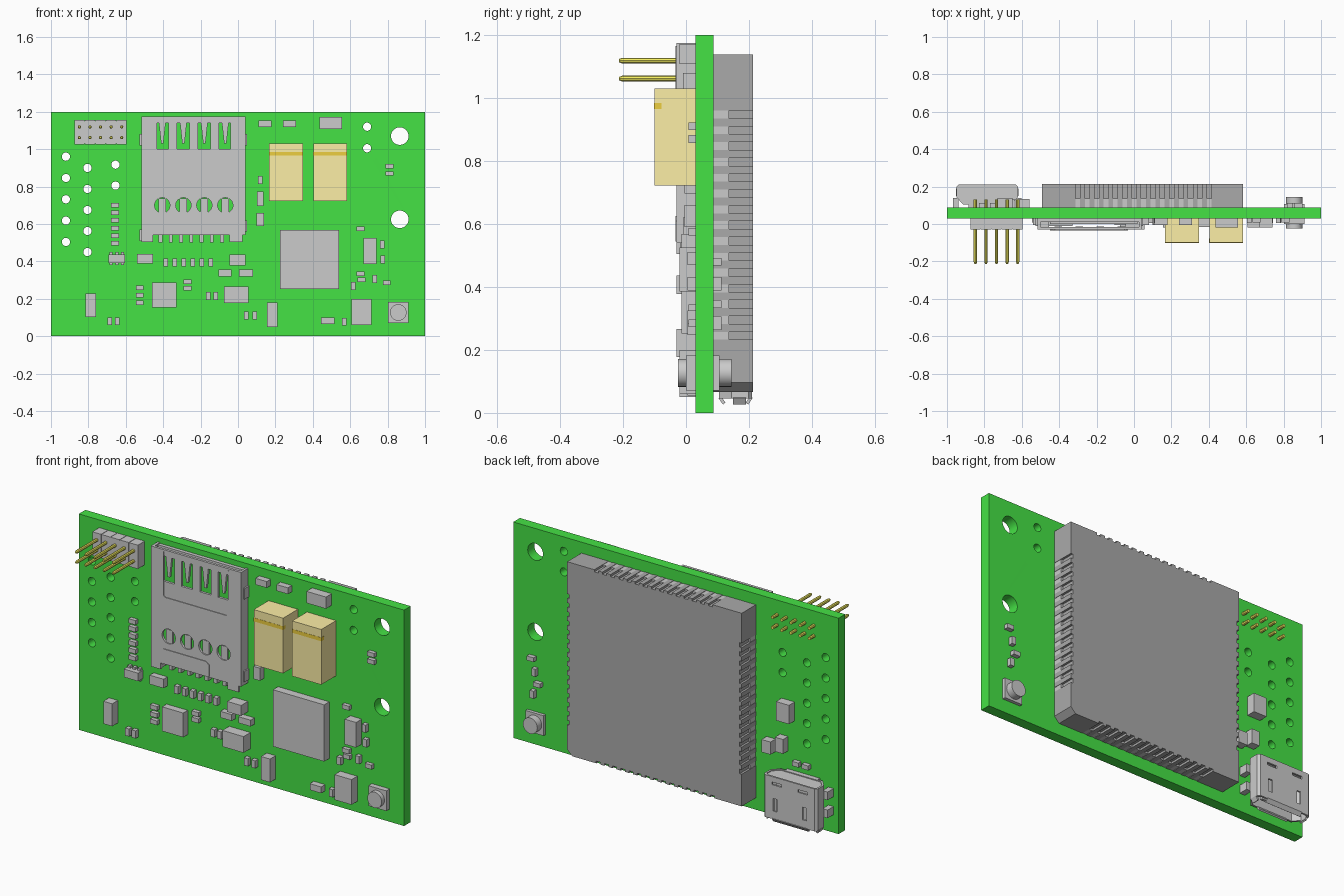
import bpy, bmesh
from math import cos, sin, pi, radians
from mathutils import Matrix, Vector

if "Cube" in bpy.data.objects:
    bpy.data.objects.remove(bpy.data.objects["Cube"])

FRONT, BACK = 0.03, 0.088          # y of the two board faces


def material(name, r, g, b):
    m = bpy.data.materials.new(name)
    m.diffuse_color = (r, g, b, 1)
    m.use_nodes = True
    m.node_tree.nodes["Principled BSDF"].inputs["Base Color"].default_value = m.diffuse_color
    return m


green = material("board_green", 0.06, 0.76, 0.06)
yellow = material("capacitor_yellow", 0.98, 0.86, 0.38)
orange = material("stripe_orange", 0.85, 0.62, 0.05)
gold = material("pin_gold", 0.92, 0.87, 0.12)
dark = material("module_dark", 0.4, 0.4, 0.4)
mid = material("part_mid_grey", 0.55, 0.55, 0.55)


def finish(name, bm, mat=None):
    bmesh.ops.recalc_face_normals(bm, faces=bm.faces[:])
    me = bpy.data.meshes.new(name)
    bm.to_mesh(me)
    bm.free()
    ob = bpy.data.objects.new(name, me)
    bpy.context.collection.objects.link(ob)
    if mat:
        me.materials.append(mat)
    return ob


def boxes(name, items, mat=None):
    """Boxes given as (x0, x1, y0, y1, z0, z1)."""
    bm = bmesh.new()
    for x0, x1, y0, y1, z0, z1 in items:
        mid_pt = Vector((x0 + x1, y0 + y1, z0 + z1)) / 2
        m = Matrix.Translation(mid_pt) @ Matrix.Diagonal((x1 - x0, y1 - y0, z1 - z0, 1))
        bmesh.ops.create_cube(bm, size=1, matrix=m)
    return finish(name, bm, mat)


def chips(name, items, height, back=False, mat=None):
    """Surface parts given as (x, z, width, height) centred on a board face."""
    y0, y1 = (BACK, BACK + height) if back else (FRONT - height, FRONT)
    return boxes(name, [(x - w / 2, x + w / 2, y0, y1, z - h / 2, z + h / 2)
                        for x, z, w, h in items], mat)


def rods(name, items, y0, y1, r, seg=12, mat=None, tip=None):
    """Rods along y at (x, z) points."""
    bm = bmesh.new()
    for x, z in items:
        m = Matrix.Translation((x, (y0 + y1) / 2, z)) @ Matrix.Rotation(pi / 2, 4, 'X')
        bmesh.ops.create_cone(bm, cap_ends=True, segments=seg, radius1=r,
                              radius2=tip or r, depth=y1 - y0, matrix=m)
    return finish(name, bm, mat)


def extrude(name, loops, lo, hi, axis='Y', mat=None):
    """Fill an outline with holes and extrude it along an axis."""
    cu = bpy.data.curves.new(name, 'CURVE')
    cu.dimensions, cu.fill_mode, cu.extrude = '2D', 'BOTH', (hi - lo) / 2
    for loop in loops:
        s = cu.splines.new('POLY')
        s.points.add(len(loop) - 1)
        for p, (a, b) in zip(s.points, loop):
            p.co = (a, b, 0, 1)
        s.use_cyclic_u = True
    tmp = bpy.data.objects.new("tmp", cu)
    bpy.context.collection.objects.link(tmp)
    dg = bpy.context.evaluated_depsgraph_get()
    me = bpy.data.meshes.new_from_object(tmp.evaluated_get(dg))
    bm = bmesh.new()
    bm.from_mesh(me)
    bpy.data.objects.remove(tmp)
    bpy.data.meshes.remove(me)
    bmesh.ops.remove_doubles(bm, verts=bm.verts[:], dist=1e-5)
    c = (lo + hi) / 2
    m = Matrix.Translation((0, 0, c))
    if axis == 'Y':
        m = Matrix.Translation((0, c, 0)) @ Matrix.Rotation(pi / 2, 4, 'X')
    bm.transform(m)
    return finish(name, bm, mat)


def circle(x, z, r, n=24):
    return [(x + r * cos(2 * pi * i / n), z + r * sin(2 * pi * i / n)) for i in range(n)]


def rect(x0, x1, z0, z1):
    return [(x0, z0), (x1, z0), (x1, z1), (x0, z1)]


# circuit board with mounting holes and plated holes
small = [(-0.92, 0.96 - i * 0.114) for i in range(5)] + [(-0.805, 0.9 - i * 0.1125) for i in range(5)]
small += [(-0.655, 0.917), (-0.655, 0.805), (0.69, 1.12), (0.69, 1.005)]
holes = [circle(0.865, z, 0.047, 32) for z in (1.07, 0.625)] + [circle(x, z, 0.022) for x, z in small]
extrude("circuit_board", [rect(-1, 1, 0, 1.2)] + holes, FRONT, BACK, mat=green)

# large module with notched edges and one clipped corner
H, D, P, N = 0.5365, 0.012, 0.0502, 15
CX, CZ = 0.045, 0.6025
edge = [(-H, -H)]
slots = [-0.37 + P * i for i in range(N)]
for s in slots:
    edge += [(s, -H), (s, -H + D), (s + P / 2, -H + D), (s + P / 2, -H)]
outline, pads = [], []
for k in range(4):
    c, s = round(cos(k * pi / 2)), round(sin(k * pi / 2))
    turn = lambda p: (CX + c * p[0] - s * p[1], CZ + s * p[0] + c * p[1])
    pts = edge if k != 1 else [(-H, -H + 0.0), *edge[1:]]
    if k == 1:
        pts = [(-H, -H + 0.03), (-H + 0.03, -H), *edge[1:]]
    outline += [turn(p) for p in pts]
    for t in slots:
        a, b = turn((t, -H + 0.002)), turn((t + P / 2, -H + 0.02))
        pads.append((min(a[0], b[0]), max(a[0], b[0]), BACK, 0.137, min(a[1], b[1]), max(a[1], b[1])))
extrude("main_module", [outline], BACK, 0.213, mat=dark)
boxes("module_edge_contacts", pads)

# pin header
px = [-0.848 + i * 0.0565 for i in range(5)]
boxes("header_base", [(x - 0.027, x + 0.027, -0.03, FRONT, 1.025, 1.157) for x in px]
      + [(-0.86, -0.61, -0.028, FRONT, 1.03, 1.152)])
pins = [(x, z) for x in px for z in (1.062, 1.119)]
rods("header_pins", pins, -0.203, 0.13, 0.009, 8, gold)
rods("header_pin_tips", pins, -0.213, -0.203, 0.009, 8, gold, tip=0.005).data.transform(Matrix.Identity(4))

# yellow capacitors with polarity stripes
for i, (a, b) in enumerate([(0.167, 0.347), (0.403, 0.582)]):
    boxes(f"capacitor_{i + 1}", [(a, b, -0.1, FRONT, 0.723, 1.03)], yellow)
    boxes(f"capacitor_stripe_{i + 1}", [(a - 0.001, b + 0.001, -0.101, -0.078, 0.965, 0.985)], orange)

# memory card socket: slotted cover, spring tongues, walls and contacts
sx = [-0.405, -0.292, -0.18, -0.068]
cover = [(-0.515, 1.175), (0.04, 1.175), (0.04, 0.54), (0.025, 0.54), (0.025, 0.505), (-0.045, 0.505),
         (-0.045, 0.54), (-0.455, 0.54), (-0.455, 0.505), (-0.515, 0.505)]
cut = [circle(x, 0.7, 0.041) for x in sx]
cut += [[(x - 0.034, 1.14), (x - 0.034, 1.0), (x + 0.034, 1.0), (x + 0.034, 1.14),
         (x + 0.018, 1.14), (x + 0.006, 1.03), (x - 0.006, 1.03), (x - 0.018, 1.14)] for x in sx]
extrude("card_socket_cover", [cover] + cut, -0.03, -0.016)
boxes("card_socket_tongues", [(x - 0.02, x + 0.02, -0.024, -0.014, 0.66, 0.735) for x in sx])
extrude("card_socket_tray_edge", [[(-0.44, 1.165), (-0.44, 0.92), (-0.425, 0.908), (-0.048, 0.908),
        (-0.033, 0.92), (-0.033, 1.165), (-0.039, 1.165), (-0.039, 0.922), (-0.05, 0.914),
        (-0.423, 0.914), (-0.434, 0.922), (-0.434, 1.165)]], -0.034, -0.028)
extrude("card_socket_lower_tab", [[(-0.45, 0.545), (-0.45, 0.61), (-0.435, 0.625), (-0.175, 0.625),
        (-0.155, 0.61), (-0.155, 0.545)]], -0.034, -0.028)
walls = [(-0.515, -0.5, -0.03, FRONT, 0.505, 1.175), (0.026, 0.04, -0.03, FRONT, 0.54, 1.175),
         (-0.5, -0.455, -0.02, FRONT, 0.51, 0.525), (-0.45, 0.02, 0.0, FRONT, 0.55, 0.57),
         (-0.5, 0.03, 0.01, FRONT, 0.87, 0.95), (-0.5, 0.03, 0.01, FRONT, 1.15, 1.17)]
for z in (1.05, 0.54):
    walls += [(-0.527, -0.51, -0.01, FRONT, z - 0.03, z + 0.03)]
for z in (1.05, 0.59):
    walls += [(0.035, 0.048, -0.01, FRONT, z - 0.03, z + 0.03)]
boxes("card_socket_walls", walls)
boxes("card_socket_contacts", [(-0.425 + i * 0.055, -0.405 + i * 0.055, 0.0, FRONT, 0.5, 0.56) for i in range(7)])

# large and medium chips on the front
chips("processor_chip", [(0.383, 0.41, 0.315, 0.315)], 0.045)
chips("square_chip", [(-0.395, 0.22, 0.13, 0.135)], 0.04)
chips("tall_parts", [(0.66, 0.13, 0.105, 0.14), (0.705, 0.455, 0.07, 0.14), (0.183, 0.115, 0.055, 0.13),
                     (-0.787, 0.165, 0.055, 0.125), (0.495, 1.14, 0.12, 0.065)], 0.05)
chips("dark_parts", [(-0.01, 0.222, 0.13, 0.09), (-0.003, 0.407, 0.086, 0.058)], 0.06, mat=mid)
chips("transistor_body", [(-0.648, 0.415, 0.088, 0.045)], 0.045, mat=mid)
chips("transistor_legs", [(-0.648 + dx, 0.415, 0.016, 0.07) for dx in (-0.03, 0, 0.03)], 0.02)

# small passives: wide, upright and flat
chips("wide_passives", [(0.145, 1.135, 0.07, 0.035), (0.275, 1.135, 0.07, 0.035), (-0.497, 0.415, 0.085, 0.05),
                        (-0.07, 0.338, 0.07, 0.035), (0.043, 0.338, 0.075, 0.035), (0.48, 0.083, 0.07, 0.035),
                        (0.118, 0.735, 0.035, 0.075), (0.118, 0.625, 0.04, 0.07)], 0.035)
upright = [(-0.385 + i * 0.048, 0.395) for i in range(6)]
upright += [(-0.16, 0.215), (-0.12, 0.215), (-0.685, 0.08), (-0.645, 0.08), (0.045, 0.11), (0.09, 0.11),
            (0.567, 0.077), (0.77, 0.49), (0.775, 0.41), (0.615, 0.268), (0.73, 0.305), (0.118, 0.835)]
chips("upright_passives", [(x, z, 0.024, 0.042) for x, z in upright], 0.025)
flat = [(-0.658, 0.7 - i * 0.0405) for i in range(6)]
flat += [(-0.525, 0.258), (-0.525, 0.218), (-0.525, 0.178), (-0.27, 0.292), (-0.27, 0.257), (0.81, 0.91),
         (0.81, 0.87), (0.655, 0.575), (0.655, 0.333), (0.66, 0.302), (0.795, 0.285)]
chips("flat_passives", [(x, z, 0.042, 0.024) for x, z in flat], 0.022)

# round antenna sockets on both faces
for name, b, y0, y1 in (("front", False, -0.025, 0.01), ("back", True, 0.1, 0.145)):
    chips(f"antenna_base_{name}", [(0.857, 0.127, 0.11, 0.112)], 0.03 if not b else 0.018, b)
    rods(f"antenna_socket_{name}", [(0.857, 0.127)], y0, y1, 0.044, 32)

# small parts on the back
chips("back_tall_part", [(-0.69, 0.61, 0.08, 0.105)], 0.05, True)
chips("back_medium_parts", [(-0.585, 0.39, 0.055, 0.07), (-0.665, 0.42, 0.05, 0.08)], 0.045, True)
chips("back_passives", [(-0.75, 0.33, 0.04, 0.025), (-0.81, 0.33, 0.04, 0.025), (0.88, 0.48, 0.042, 0.024),
                        (0.86, 0.41, 0.024, 0.042), (0.84, 0.345, 0.042, 0.024), (0.87, 0.285, 0.024, 0.042)], 0.025, True)

# data socket: hollow shell open at the bottom, slots, tongue, lips and feet
UX = -0.785


def shell(t):
    half = [(0.13 - t * 0.7, 0.105 + t), (0.165 - t, 0.145 + t * 0.4), (0.165 - t, 0.198 - t), (0.153 - t, 0.21 - t)]
    return [(UX + x, y) for x, y in half] + [(UX - x, y) for x, y in reversed(half)]


sock = extrude("data_socket_shell", [shell(0), shell(0.01)], 0.045, 0.28, 'Z')
cutter = boxes("slot_cutter", [(UX + s * 0.09 - 0.012, UX + s * 0.09 + 0.012, 0.19, 0.23, 0.09, 0.16) for s in (-1, 1)]
               + [(UX + s * 0.08 - 0.03, UX + s * 0.08 + 0.03, 0.19, 0.23, 0.235, 0.25) for s in (-1, 1)])
cutter.hide_render = True
cutter.hide_set(True)
mod = sock.modifiers.new("slots", 'BOOLEAN')
mod.object, mod.solver = cutter, 'EXACT'
extrude("data_socket_rear", [shell(0.008)], 0.255, 0.275, 'Z')
boxes("data_socket_tongue", [(UX - 0.11, UX + 0.11, 0.155, 0.17, 0.06, 0.26)])
boxes("data_socket_feet", [(UX + s * 0.168 - 0.016, UX + s * 0.168 + 0.016, BACK, 0.14, z, z + 0.045)
                           for s in (-1, 1) for z in (0.1, 0.2)] + [(UX - 0.1, UX + 0.1, BACK, 0.108, 0.08, 0.28)])
for name, w, x, y, rx, ry in (("outer", 0.22, UX, 0.211, -35, 0), ("inner", 0.18, UX, 0.104, 35, 0)):
    lip = boxes(f"data_socket_lip_{name}", [(-w / 2, w / 2, -0.005, 0.005, -0.02, 0.005)])
    lip.location = (x, y - 0.006 if name == "outer" else y + 0.006, 0.046)
    lip.rotation_euler.x = radians(rx)
for s in (-1, 1):
    lip = boxes(f"data_socket_side_lip_{'left' if s < 0 else 'right'}", [(-0.005, 0.005, -0.02, 0.02, -0.02, 0.005)])
    lip.location = (UX + s * 0.16, 0.17, 0.046)
    lip.rotation_euler.y = radians(-s * -30)

# keep edges sharp, round parts smooth
for ob in bpy.context.scene.objects:
    ob.select_set(not ob.hide_render)
bpy.context.view_layer.objects.active = sock
bpy.ops.object.shade_smooth_by_angle(angle=radians(30))
